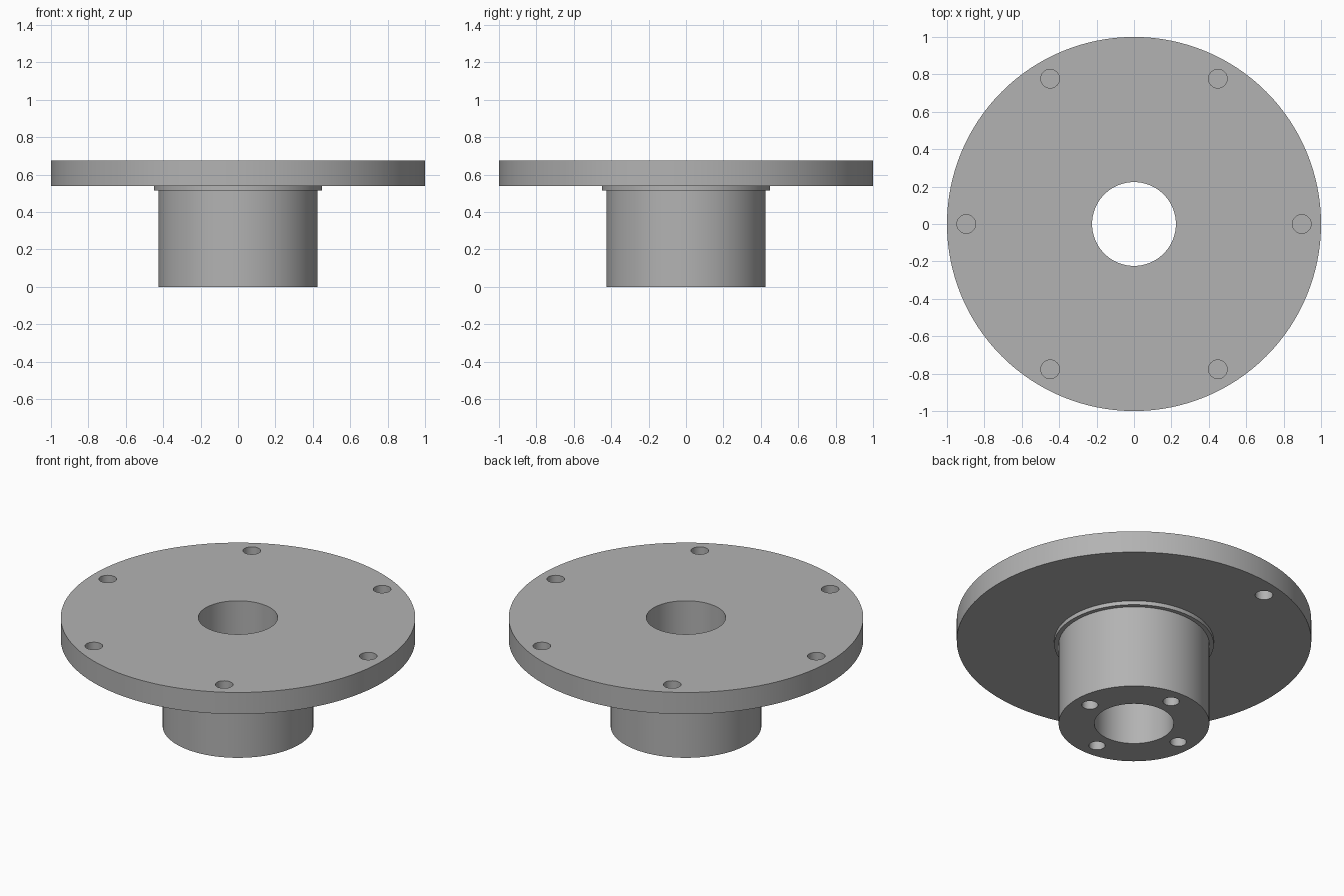
import bpy
from math import cos, sin, radians

if "Cube" in bpy.data.objects:
    bpy.data.objects.remove(bpy.data.objects["Cube"], do_unlink=True)

# One plain metal colour
metal = bpy.data.materials.new("plain grey metal")
metal.use_nodes = True
grey = (0.45, 0.45, 0.45, 1)
metal.diffuse_color = grey
metal.node_tree.nodes["Principled BSDF"].inputs["Base Color"].default_value = grey

HUB_R, COLLAR_R, FLANGE_R, BORE_R = 0.425, 0.45, 1.0, 0.224
COLLAR_Z, FLANGE_Z, TOP_Z = 0.515, 0.54, 0.675


def lathe(name, profile, steps=128):
    """Revolve a closed (radius, height) outline about z."""
    n = len(profile)
    verts = [(r * cos(radians(360 * s / steps)), r * sin(radians(360 * s / steps)), z)
             for s in range(steps) for r, z in profile]
    faces = []
    for s in range(steps):
        a, b = s * n, (s + 1) % steps * n
        for i in range(n):
            j = (i + 1) % n
            faces.append((a + i, b + i, b + j, a + j))
    mesh = bpy.data.meshes.new(name)
    mesh.from_pydata(verts, [], faces)
    obj = bpy.data.objects.new(name, mesh)
    bpy.context.collection.objects.link(obj)
    mesh.materials.append(metal)
    return obj


def drill(target, radius, ring, angle, z_low, z_high):
    """Cut one round hole on a bolt circle."""
    a = radians(angle)
    bpy.ops.mesh.primitive_cylinder_add(
        vertices=32, radius=radius, depth=z_high - z_low,
        location=(ring * cos(a), ring * sin(a), (z_low + z_high) / 2))
    cutter = bpy.context.object
    cutter.name = "hole_cutter"
    cutter.hide_render = True
    cutter.data.materials.append(metal)
    cut = target.modifiers.new("hole", 'BOOLEAN')
    cut.object, cut.solver = cutter, 'EXACT'
    bpy.context.view_layer.objects.active = target
    bpy.ops.object.modifier_apply(modifier=cut.name)
    bpy.data.objects.remove(cutter, do_unlink=True)


# Hub, collar and flange turned as a single body with a through bore
body = lathe("flanged_hub", [
    (BORE_R, 0), (HUB_R, 0), (HUB_R, COLLAR_Z), (COLLAR_R, COLLAR_Z),
    (COLLAR_R, FLANGE_Z), (FLANGE_R, FLANGE_Z), (FLANGE_R, TOP_Z), (BORE_R, TOP_Z)])

# Six blind holes in the flange top
for k in range(6):
    drill(body, 0.05, 0.897, 60 * k, TOP_Z - 0.07, TOP_Z + 0.1)

# Four blind holes in the hub base
for k in range(4):
    drill(body, 0.046, 0.325, 90 * k, -0.1, 0.2)

# Single blind hole in the flange underside
drill(body, 0.05, 0.895, 105, FLANGE_Z - 0.1, FLANGE_Z + 0.06)

# Smooth round walls, crisp rims
bpy.ops.object.select_all(action='DESELECT')
body.select_set(True)
bpy.context.view_layer.objects.active = body
bpy.ops.object.shade_smooth_by_angle(angle=radians(30))
